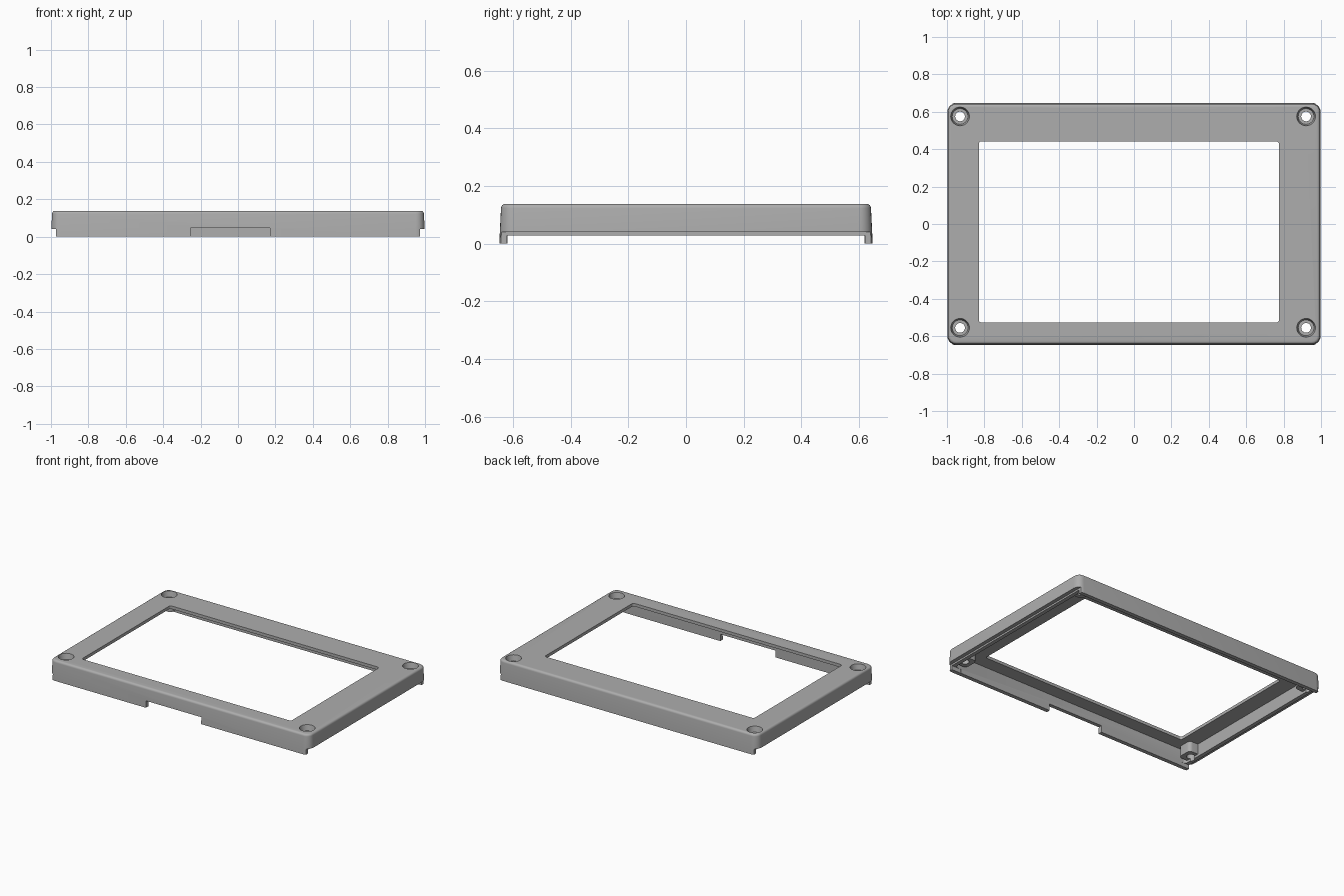
import bpy, bmesh, math

if "Cube" in bpy.data.objects:
    bpy.data.objects.remove(bpy.data.objects["Cube"], do_unlink=True)

grey = bpy.data.materials.new("plain grey")
grey.use_nodes = True
GREY = (0.42, 0.42, 0.42, 1)
grey.diffuse_color = GREY
grey.node_tree.nodes["Principled BSDF"].inputs["Base Color"].default_value = GREY


def ring(cx, cy, hx, hy, r, steps=6):
    """Rounded rectangle outline around a centre."""
    pts = []
    for q, (sx, sy) in enumerate([(1, 1), (-1, 1), (-1, -1), (1, -1)]):
        for i in range(steps + 1):
            a = (q + i / steps) * math.pi / 2
            pts.append((cx + sx * (hx - r) + r * math.cos(a),
                        cy + sy * (hy - r) + r * math.sin(a)))
    return pts


def circle(cx, cy, r, n=32):
    return [(cx + r * math.cos(math.tau * i / n),
             cy + r * math.sin(math.tau * i / n)) for i in range(n)]


def loft(name, sections):
    """Closed solid through (outline, z) sections."""
    bm = bmesh.new()
    loops = [[bm.verts.new((x, y, z)) for x, y in pts] for pts, z in sections]
    for a, b in zip(loops, loops[1:]):
        for i in range(len(a)):
            j = (i + 1) % len(a)
            bm.faces.new((a[i], a[j], b[j], b[i]))
    bm.faces.new(loops[0][::-1])
    bm.faces.new(loops[-1])
    bmesh.ops.recalc_face_normals(bm, faces=bm.faces)
    mesh = bpy.data.meshes.new(name)
    bm.to_mesh(mesh)
    bm.free()
    mesh.materials.append(grey)
    ob = bpy.data.objects.new(name, mesh)
    bpy.context.collection.objects.link(ob)
    return ob


def block(name, x0, x1, y0, y1, z0, z1, r=0.0):
    cx, cy, hx, hy = (x0 + x1) / 2, (y0 + y1) / 2, (x1 - x0) / 2, (y1 - y0) / 2
    if r:
        pts = ring(cx, cy, hx, hy, r)
    else:
        pts = [(x0, y0), (x1, y0), (x1, y1), (x0, y1)]
    return loft(name, [(pts, z0), (pts, z1)])


def combine(target, tool, operation):
    mod = target.modifiers.new(operation, "BOOLEAN")
    mod.operation, mod.solver, mod.object = operation, "EXACT", tool
    bpy.context.view_layer.objects.active = target
    bpy.ops.object.modifier_apply(modifier=mod.name)
    bpy.data.objects.remove(tool, do_unlink=True)


# Tapered outer body with a rounded top edge
TOP, FILLET = 0.138, 0.015
sections = [(ring(0, 0, 1.0, 0.648, 0.05), 0)]
for i in range(5):
    a = i / 4 * math.pi / 2
    inset = 0.006 + FILLET * (1 - math.cos(a))
    sections.append((ring(0, 0, 1.0 - inset, 0.648 - inset, 0.05 - inset),
                     TOP - FILLET + FILLET * math.sin(a)))
frame = loft("bezel_frame", sections)

# Hollow underside
combine(frame, block("cavity", -0.945, 0.945, -0.62, 0.62, -0.1, 0.117, 0.02), "DIFFERENCE")

# Screw bosses under the four corners
holes = [(x, y) for x in (-0.93, 0.92) for y in (-0.555, 0.575)]
for x, y in holes:
    h = 0.053
    combine(frame, block("boss", x - h, x + h, y - h, y + h, 0.045, 0.125, 0.025), "UNION")

# Display opening
combine(frame, block("opening", -0.83, 0.775, -0.527, 0.442, 0.05, 0.3, 0.015), "DIFFERENCE")

# Raised side edges, leaving a thin inner lip between the front and back skirts
for s in (-1, 1):
    outer = sorted((s * 0.972, s * 1.1))
    inner = sorted((s * 0.9, s * 1.1))
    combine(frame, block("side_step", *outer, -1, 1, -0.1, 0.04), "DIFFERENCE")
    combine(frame, block("side_lip", *inner, -0.621, 0.621, -0.1, 0.028), "DIFFERENCE")

# Cable notch in the front skirt
combine(frame, block("notch", -0.253, 0.171, -0.8, -0.6, -0.1, 0.047), "DIFFERENCE")

# Stepped screw holes
for x, y in holes:
    profile = [(0.026, -0.1), (0.026, 0.1), (0.042, 0.1), (0.05, TOP), (0.05, 0.2)]
    combine(frame, loft("screw_hole", [(circle(x, y, r), z) for r, z in profile]), "DIFFERENCE")

# Smooth rounded edges, crisp corners
bpy.ops.object.select_all(action="DESELECT")
frame.select_set(True)
bpy.context.view_layer.objects.active = frame
bpy.ops.object.shade_smooth_by_angle(angle=math.radians(30))
